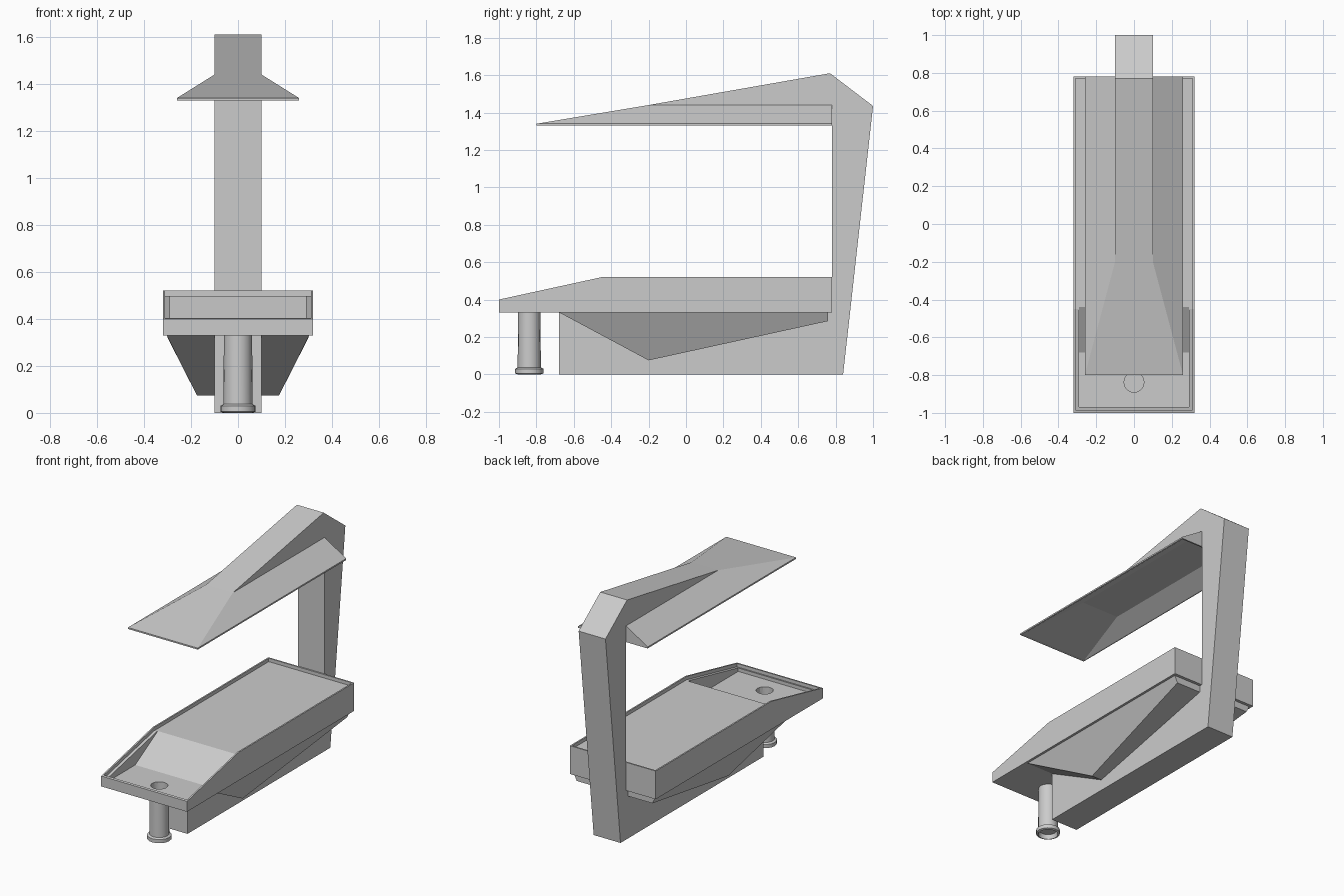
import bpy, bmesh, math

old = bpy.data.objects.get("Cube")
if old:
    bpy.data.objects.remove(old, do_unlink=True)

grey = bpy.data.materials.new("light grey")
grey.use_nodes = True
grey.diffuse_color = (0.6, 0.6, 0.6, 1)
grey.node_tree.nodes["Principled BSDF"].inputs["Base Color"].default_value = (0.6, 0.6, 0.6, 1)


def finish(name, bm):
    bmesh.ops.recalc_face_normals(bm, faces=bm.faces)
    mesh = bpy.data.meshes.new(name)
    bm.to_mesh(mesh)
    bm.free()
    mesh.materials.append(grey)
    obj = bpy.data.objects.new(name, mesh)
    bpy.context.collection.objects.link(obj)
    return obj


def extrude(name, profile, x0, x1):
    """Extrude a (y, z) side profile from x0 to x1."""
    bm = bmesh.new()
    face = bm.faces.new([bm.verts.new((x0, y, z)) for y, z in profile])
    new = bmesh.ops.extrude_face_region(bm, geom=[face])["geom"]
    moved = [v for v in new if isinstance(v, bmesh.types.BMVert)]
    bmesh.ops.translate(bm, verts=moved, vec=(x1 - x0, 0, 0))
    return finish(name, bm)


def ring(bm, half, y0, y1, z):
    """Rectangle of vertices at height z."""
    return [bm.verts.new(p) for p in
            ((-half, y0, z), (half, y0, z), (half, y1, z), (-half, y1, z))]


def bridge(bm, a, b):
    n = len(a)
    for i in range(n):
        j = (i + 1) % n
        bm.faces.new((a[i], a[j], b[j], b[i]))


def lathe(name, profile, y, sides):
    """Spin an (r, z) profile around a vertical axis; cap both ends."""
    bm = bmesh.new()
    rings = []
    for r, z in profile:
        rings.append([bm.verts.new((r * math.cos(2 * math.pi * i / sides),
                                    y + r * math.sin(2 * math.pi * i / sides), z))
                      for i in range(sides)])
    for a, b in zip(rings, rings[1:]):
        bridge(bm, a, b)
    bm.faces.new(rings[0])
    bm.faces.new(rings[-1])
    return finish(name, bm)


# C-shaped frame: base block, leaning column and tapering top beam
extrude("frame", [(-0.68, 0), (0.84, 0), (1.0, 1.435), (0.77, 1.61), (-0.2, 1.44),
                  (0.78, 1.43), (0.78, 0.335), (-0.68, 0.335)], -0.1, 0.1)

# Hollow canopy: outer and inner shells joined at the rim
bm = bmesh.new()
shells = [ring(bm, 0.1, -0.2, 0.78, 1.44),
          ring(bm, 0.26, -0.8, 0.78, 1.34),
          ring(bm, 0.26, -0.8, 0.78, 1.33),
          ring(bm, 0.25, -0.78, 0.77, 1.33),
          ring(bm, 0.138, -0.33, 0.77, 1.40)]
for a, b in zip(shells, shells[1:]):
    bridge(bm, a, b)
bm.faces.new(shells[0])
bm.faces.new(shells[-1])
finish("canopy", bm)

# Tray: raised deck sloping down to a recessed floor
deck = extrude("tray_deck", [(-0.97, 0.33), (-0.97, 0.36), (-0.68, 0.36), (-0.44, 0.497),
                             (0.77, 0.497), (0.77, 0.33)], -0.29, 0.29)

# Tray rim: outer walls with a stepped ledge inside
outer = [(-1, 0.33), (-1, 0.40), (-0.45, 0.52), (0.78, 0.52), (0.78, 0.33)]
ledge = [(-0.985, 0.33), (-0.985, 0.38), (-0.45, 0.497), (0.77, 0.497), (0.77, 0.33)]
for side, s in (("left", 1), ("right", -1)):
    extrude("tray_wall_" + side, outer, s * 0.31, s * 0.32)
    extrude("tray_ledge_" + side, ledge, s * 0.29, s * 0.31)
extrude("tray_front_wall", [(-1, 0.33), (-1, 0.40), (-0.985, 0.403), (-0.985, 0.33)], -0.31, 0.31)
extrude("tray_front_ledge", [(-0.985, 0.33), (-0.985, 0.38), (-0.97, 0.383), (-0.97, 0.33)], -0.29, 0.29)
extrude("tray_back_wall", [(0.77, 0.33), (0.77, 0.52), (0.78, 0.52), (0.78, 0.33)], -0.31, 0.31)

# Round opening in the tray floor
cutter = lathe("hole_cutter", [(0.053, 0.2), (0.053, 0.45)], -0.838, 16)
cutter.hide_render = True
cutter.hide_viewport = True
cut = deck.modifiers.new("drain_hole", "BOOLEAN")
cut.operation = "DIFFERENCE"
cut.solver = "EXACT"
cut.object = cutter

# Drain tube with a flared, open foot
tube = lathe("drain_tube", [(0.055, 0.03), (0.062, 0), (0.075, 0.005), (0.075, 0.03),
                            (0.062, 0.037), (0.06, 0.345), (0.053, 0.345), (0.053, 0.04)], -0.838, 16)
bpy.ops.object.select_all(action="DESELECT")
tube.select_set(True)
bpy.context.view_layer.objects.active = tube
bpy.ops.object.shade_smooth_by_angle(angle=math.radians(30))

# Faceted keel under the tray
bm = bmesh.new()
top = ring(bm, 0.305, -0.68, 0.76, 0.332)
nose = [bm.verts.new((x, -0.2, 0.075)) for x in (-0.175, 0.175)]
tail = [bm.verts.new((x, 0.76, 0.285)) for x in (-0.282, 0.282)]
bm.faces.new(top)
bm.faces.new((top[0], top[1], nose[1], nose[0]))
bm.faces.new((nose[0], nose[1], tail[1], tail[0]))
bm.faces.new((tail[0], tail[1], top[2], top[3]))
bm.faces.new((top[1], top[2], tail[1], nose[1]))
bm.faces.new((top[0], nose[0], tail[0], top[3]))
finish("keel", bm)
